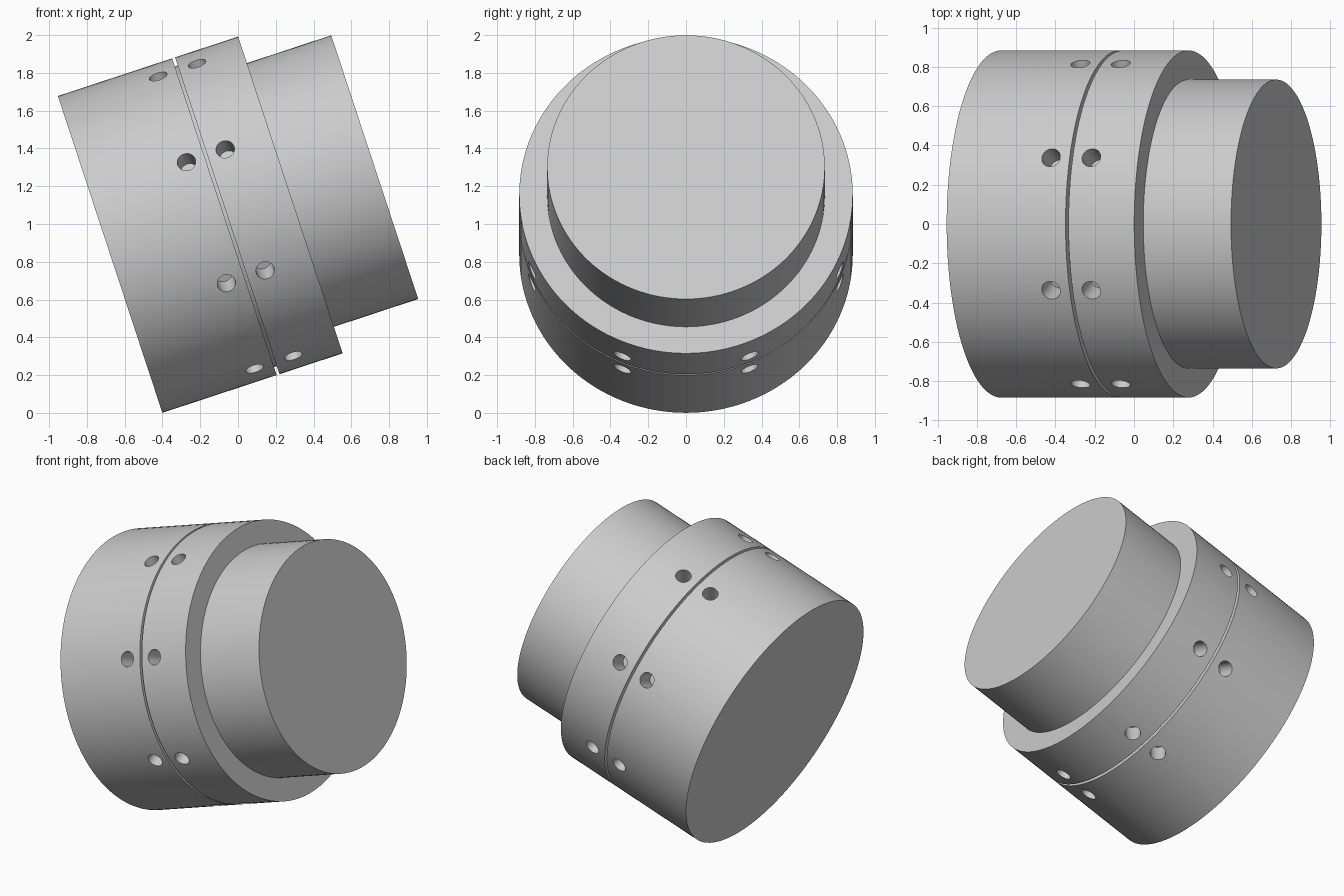
import bpy
import bmesh
from math import pi, radians, cos, sin
from mathutils import Matrix, Vector

old = bpy.data.objects.get("Cube")
if old:
    bpy.data.objects.remove(old, do_unlink=True)

SHELL_R, SHAFT_R = 0.883, 0.735
SHELL_LEN, TOTAL_LEN = 1.005, 1.475
GROOVE_AT, GROOVE_HALF, GROOVE_DEPTH = 0.645, 0.008, 0.045
HOLE_R, HOLE_COUNT, HOLE_OFFSET = 0.049, 8, 0.108

# Single grey finish
grey = bpy.data.materials.new("plain_grey")
grey.use_nodes = True
grey.diffuse_color = (0.6, 0.6, 0.6, 1)
grey.node_tree.nodes["Principled BSDF"].inputs["Base Color"].default_value = (0.6, 0.6, 0.6, 1)


def make_object(name, bm):
    bmesh.ops.recalc_face_normals(bm, faces=bm.faces)
    mesh = bpy.data.meshes.new(name)
    bm.to_mesh(mesh)
    bm.free()
    mesh.materials.append(grey)
    obj = bpy.data.objects.new(name, mesh)
    bpy.context.collection.objects.link(obj)
    return obj


def lathe(name, profile, sides):
    """Turn (radius, height) points around z and cap both ends."""
    bm = bmesh.new()
    rings = []
    for r, z in profile:
        rings.append([bm.verts.new((r * cos(2 * pi * i / sides), r * sin(2 * pi * i / sides), z))
                      for i in range(sides)])
    for low, high in zip(rings, rings[1:]):
        for i in range(sides):
            j = (i + 1) % sides
            bm.faces.new((low[i], low[j], high[j], high[i]))
    bm.faces.new(rings[0])
    bm.faces.new(rings[-1])
    return make_object(name, bm)


# Stepped drum with a thin groove around the wide part
groove_r = SHELL_R - GROOVE_DEPTH
g0, g1 = GROOVE_AT - GROOVE_HALF, GROOVE_AT + GROOVE_HALF
drum = lathe("stepped_drum", [
    (SHELL_R, 0), (SHELL_R, g0), (groove_r, g0), (groove_r, g1), (SHELL_R, g1),
    (SHELL_R, SHELL_LEN), (SHAFT_R, SHELL_LEN), (SHAFT_R, TOTAL_LEN)], 128)

# Radial blind holes, one ring on each side of the groove
bm = bmesh.new()
depth = 0.3
for k in range(HOLE_COUNT):
    turn = Matrix.Rotation(2 * pi * (k + 0.5) / HOLE_COUNT, 4, "Z")
    for side in (-1, 1):
        place = Matrix.Translation(Vector((SHAFT_R + depth / 2, 0, GROOVE_AT + side * HOLE_OFFSET)))
        bmesh.ops.create_cone(bm, cap_ends=True, segments=32, radius1=HOLE_R, radius2=HOLE_R,
                              depth=depth, matrix=turn @ place @ Matrix.Rotation(pi / 2, 4, "Y"))
cutter = make_object("hole_cutter", bm)
cutter.hide_render = True

cut = drum.modifiers.new("holes", "BOOLEAN")
cut.operation = "DIFFERENCE"
cut.solver = "EXACT"
cut.object = cutter
bpy.ops.object.select_all(action="DESELECT")
bpy.context.view_layer.objects.active = drum
drum.select_set(True)
bpy.ops.object.modifier_apply(modifier=cut.name)
bpy.data.objects.remove(cutter, do_unlink=True)
bpy.ops.object.shade_smooth_by_angle(angle=radians(30))

# Tilt the drum so its narrow end points left and slightly up
drum.rotation_euler = (0, radians(71.75), 0)
drum.location = (-0.677, 0, 0.839)
